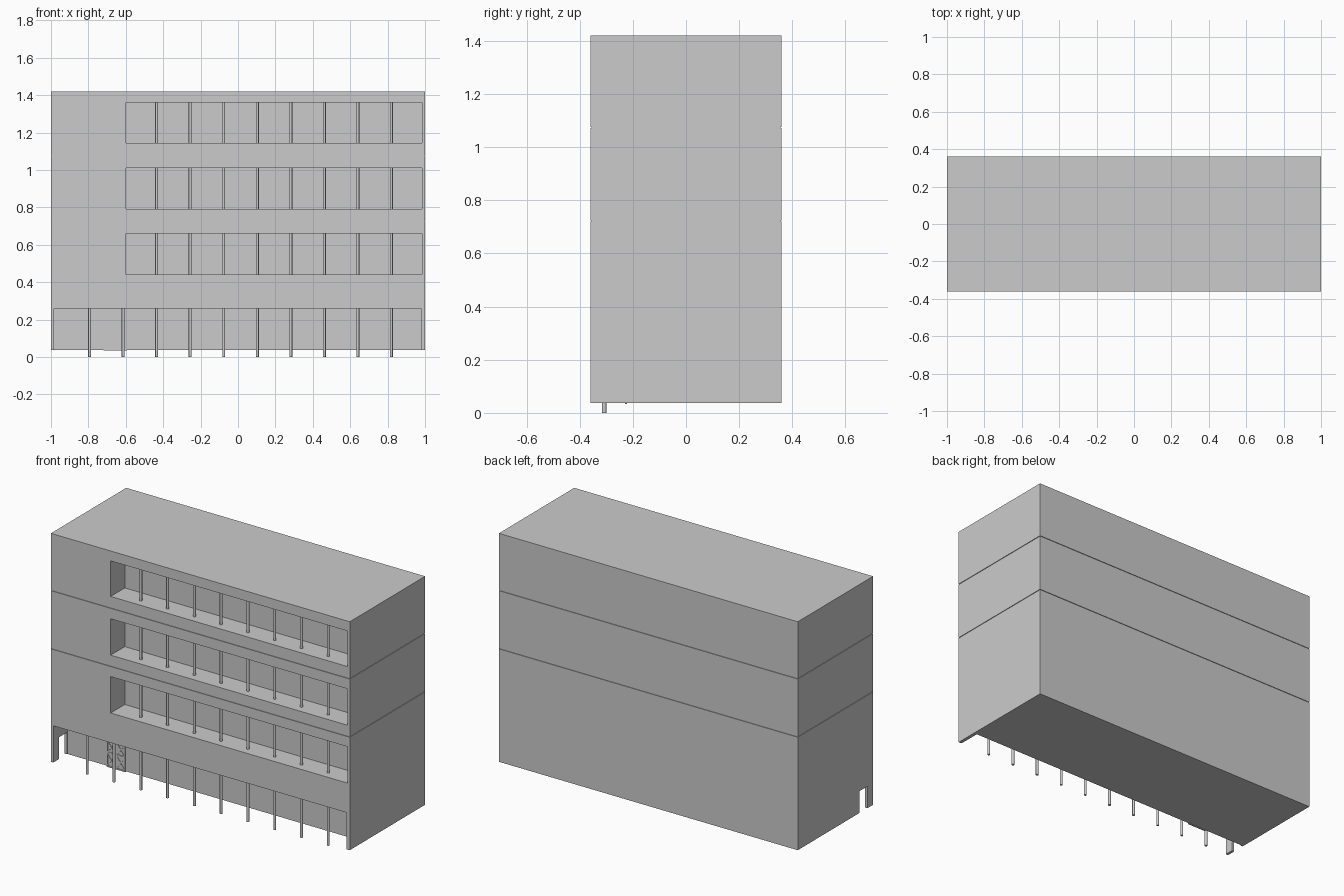
import bpy, bmesh, math

if "Cube" in bpy.data.objects:
    bpy.data.objects.remove(bpy.data.objects["Cube"])

HX, HY = 1.0, 0.36
BASE, TOP = 0.038, 1.42
WALL = -0.225          # y of recessed walls


def mesh_object(name, bm):
    bmesh.ops.recalc_face_normals(bm, faces=bm.faces)
    me = bpy.data.meshes.new(name)
    bm.to_mesh(me)
    bm.free()
    ob = bpy.data.objects.new(name, me)
    bpy.context.collection.objects.link(ob)
    return ob


def add_box(bm, x0, x1, y0, y1, z0, z1):
    vs = bmesh.ops.create_cube(bm, size=1)["verts"]
    for v in vs:
        v.co = ((x0 + x1) / 2 + v.co.x * (x1 - x0),
                (y0 + y1) / 2 + v.co.y * (y1 - y0),
                (z0 + z1) / 2 + v.co.z * (z1 - z0))


def box(name, *dims):
    bm = bmesh.new()
    add_box(bm, *dims)
    return mesh_object(name, bm)


# Main block: rectangular rings stacked upward, with two thin floor grooves
levels = [(BASE, 0)]
for z in (0.723, 1.075):
    levels += [(z - 0.002, 0), (z - 0.002, 0.004), (z + 0.002, 0.004), (z + 0.002, 0)]
levels.append((TOP, 0))
bm = bmesh.new()
rings = []
for z, d in levels:
    x, y = HX - d, HY - d
    rings.append([bm.verts.new(p) for p in ((-x, -y, z), (x, -y, z), (x, y, z), (-x, y, z))])
for a, b in zip(rings, rings[1:]):
    for i in range(4):
        j = (i + 1) % 4
        bm.faces.new((a[i], a[j], b[j], b[i]))
bm.faces.new(rings[0])
bm.faces.new(rings[-1])
block = mesh_object("building_block", bm)

# Recesses: three balconies, open ground arcade, side passage at the left end
balconies = [(0.44, 0.66), (0.79, 1.01), (1.145, 1.36)]
cutters = [box("balcony_cutter", -0.6, 0.985, -0.5, WALL, a, b) for a, b in balconies]
cutters.append(box("arcade_cutter", -0.984, 0.979, -0.5, WALL, -0.1, 0.26))
cutters.append(box("passage_cutter", -1.1, -0.95, -0.305, -0.23, -0.1, 0.17))
bpy.context.view_layer.objects.active = block
for c in cutters:
    m = block.modifiers.new("recess", 'BOOLEAN')
    m.operation = 'DIFFERENCE'
    m.solver = 'EXACT'
    m.object = c
    bpy.ops.object.modifier_apply(modifier=m.name)
    bpy.data.objects.remove(c, do_unlink=True)


# Round columns
def columns(name, xs, z0, z1, r=0.008):
    for x in xs:
        bpy.ops.mesh.primitive_cylinder_add(vertices=16, radius=r, depth=z1 - z0,
                                            location=(x, -0.308, (z0 + z1) / 2))
        bpy.context.object.name = name
        bpy.ops.object.shade_smooth_by_angle(angle=math.radians(40))


xs = [-0.793 + 0.1792 * i for i in range(10)]
columns("arcade_column", xs, 0, 0.26)
for a, b in balconies:
    columns("balcony_column", xs[2:], a, b)

# Double entrance door with frame, leaves and crossed bars
X0, X1, Z0, Z1 = -0.72, -0.594, 0.034, 0.2
mid = (X0 + X1) / 2
bm = bmesh.new()
for x0, x1 in ((X0, X0 + 0.008), (mid - 0.004, mid + 0.004), (X1 - 0.008, X1)):
    add_box(bm, x0, x1, WALL - 0.005, WALL + 0.002, Z0, Z1)
for z in (Z0, (Z0 + Z1) / 2, Z1 - 0.008):
    add_box(bm, X0, X1, WALL - 0.005, WALL + 0.002, z, z + 0.008)
mesh_object("door_frame", bm)
box("door_leaves", X0 + 0.004, X1 - 0.004, WALL - 0.002, WALL + 0.002, Z0 + 0.004, Z1 - 0.004)
for cx in ((X0 + mid) / 2, (mid + X1) / 2):
    for cz in (0.079, 0.158):
        for s in (-1, 1):
            bar = box("door_brace", -0.04, 0.04, -0.001, 0.001, -0.002, 0.002)
            bar.location = (cx, WALL - 0.003, cz)
            bar.rotation_euler.y = s * math.radians(54)
